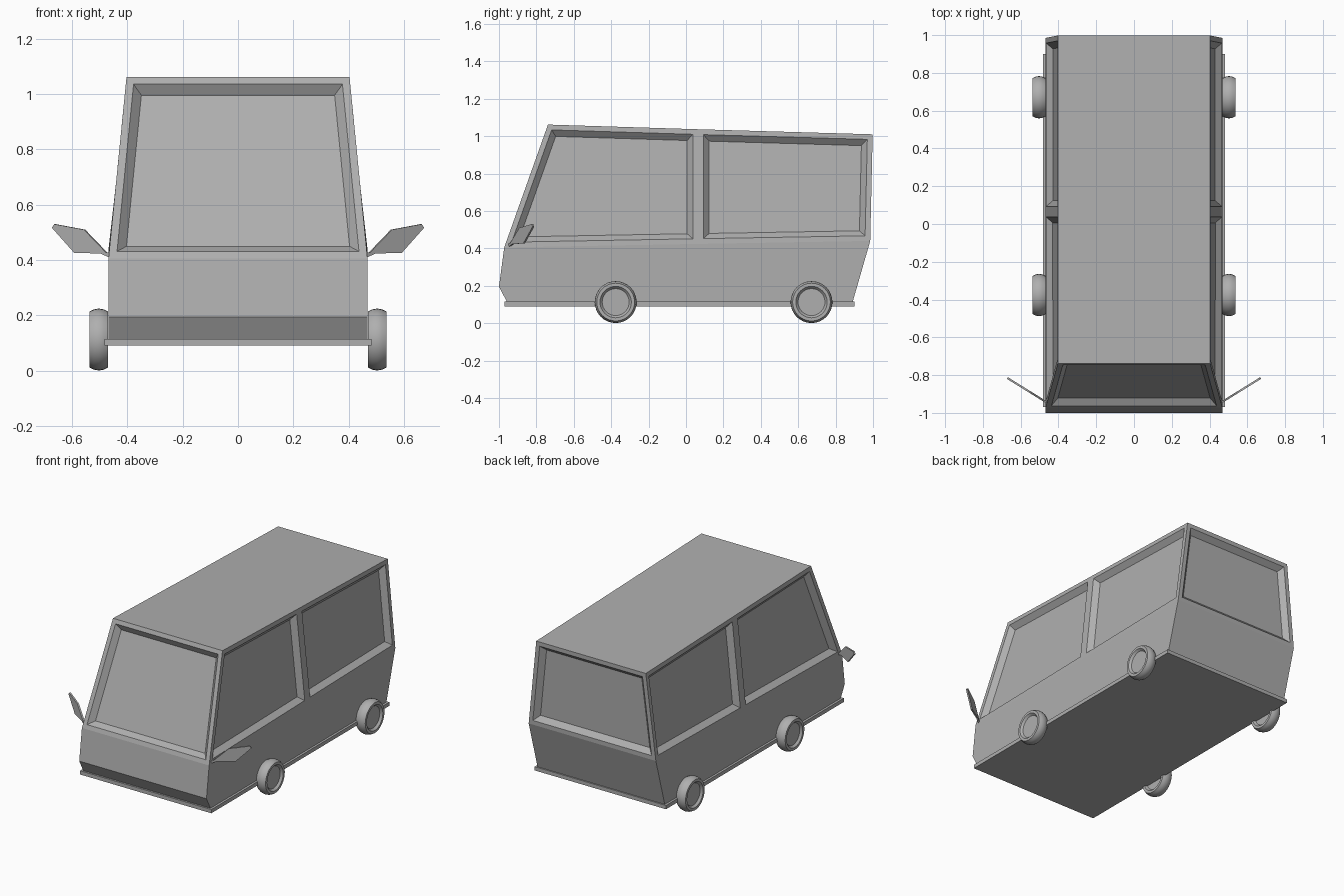
import bpy, bmesh, math
from mathutils import Vector

if "Cube" in bpy.data.objects:
    bpy.data.objects.remove(bpy.data.objects["Cube"])

# One mid-grey paint for every part
paint = bpy.data.materials.new("grey_paint")
paint.diffuse_color = (0.43, 0.43, 0.43, 1)
paint.use_nodes = True
paint.node_tree.nodes["Principled BSDF"].inputs["Base Color"].default_value = paint.diffuse_color


def finish(bm, name):
    bmesh.ops.recalc_face_normals(bm, faces=bm.faces[:])
    mesh = bpy.data.meshes.new(name)
    bm.to_mesh(mesh)
    bm.free()
    mesh.materials.append(paint)
    obj = bpy.data.objects.new(name, mesh)
    bpy.context.collection.objects.link(obj)
    return obj


# Van body: side profile (half width, y, z) skinned across the width
profile = [
    (0.468, -0.955, 0.11), (0.468, -1.0, 0.195), (0.468, -0.972, 0.405),
    (0.403, -0.738, 1.062), (0.403, 0.065, 1.037), (0.403, 0.998, 1.01),
    (0.468, 0.985, 0.44), (0.468, 0.89, 0.11),
]
belt_mid = (0.468, 0.065, 0.424)
bm = bmesh.new()
left, right = [[bm.verts.new((s * x, y, z)) for x, y, z in profile + [belt_mid]]
               for s in (-1, 1)]
windows = []
for i in range(8):
    j = (i + 1) % 8
    face = bm.faces.new((left[i], left[j], right[j], right[i]))
    if i in (2, 5):                       # windscreen and rear window
        windows.append(face)
for side in (left, right):
    bm.faces.new([side[k] for k in (0, 1, 2, 8, 6, 7)])
    windows.append(bm.faces.new([side[k] for k in (2, 3, 4, 8)]))
    windows.append(bm.faces.new([side[k] for k in (8, 4, 5, 6)]))
bmesh.ops.recalc_face_normals(bm, faces=bm.faces[:])
# Window frames, then sloped recesses down to the panes
bmesh.ops.inset_individual(bm, faces=windows, thickness=0.028, use_even_offset=True)
bmesh.ops.inset_individual(bm, faces=windows, thickness=0.031, depth=-0.032,
                           use_even_offset=True)
finish(bm, "van_body")

# Floor plate with a thin sill all round
bm = bmesh.new()
bmesh.ops.create_cube(bm, size=1)
for v in bm.verts:
    v.co = (v.co.x * 0.966, v.co.y * 1.87 - 0.035, v.co.z * 0.025 + 0.103)
finish(bm, "floor_plate")

# Wheels: lathed tyre with recessed hub (x offset, radius)
tyre = [(-0.02, 0), (-0.02, 0.072), (-0.034, 0.084), (-0.034, 0.101),
        (-0.018, 0.109), (0, 0.112), (0.018, 0.109), (0.034, 0.101),
        (0.034, 0.084), (0.02, 0.072), (0.02, 0)]
for s, side in ((-1, "left"), (1, "right")):
    for y, end in ((-0.376, "front"), (0.671, "rear")):
        bm = bmesh.new()
        vs = [bm.verts.new((x, 0, r)) for x, r in tyre]
        es = [bm.edges.new(p) for p in zip(vs, vs[1:])]
        bmesh.ops.spin(bm, geom=vs + es, cent=(0, 0, 0), axis=(1, 0, 0),
                       angle=math.tau, steps=32)
        bmesh.ops.remove_doubles(bm, verts=bm.verts[:], dist=0.0005)
        wheel = finish(bm, f"{end}_{side}_wheel")
        wheel.location = (s * 0.503, y, 0.113)
        bpy.ops.object.select_all(action="DESELECT")
        wheel.select_set(True)
        bpy.context.view_layer.objects.active = wheel
        bpy.ops.object.shade_smooth_by_angle(angle=math.radians(25))

# Door mirrors: thin swept-back plates on a short stalk (x, z)
outline = [(0.462, 0.408), (0.462, 0.426), (0.478, 0.428), (0.557, 0.51),
           (0.664, 0.53), (0.673, 0.517), (0.592, 0.426), (0.498, 0.424)]
for s, side in ((-1, "left"), (1, "right")):
    bm = bmesh.new()
    plate = bm.faces.new([bm.verts.new((s * x, -0.947 + 0.62 * (x - 0.468), z))
                          for x, z in outline])
    res = bmesh.ops.extrude_face_region(bm, geom=[plate], use_keep_orig=True)
    for v in res["geom"]:
        if isinstance(v, bmesh.types.BMVert):
            v.co += Vector((-s * 0.005, 0.009, 0))
    finish(bm, f"{side}_mirror")
